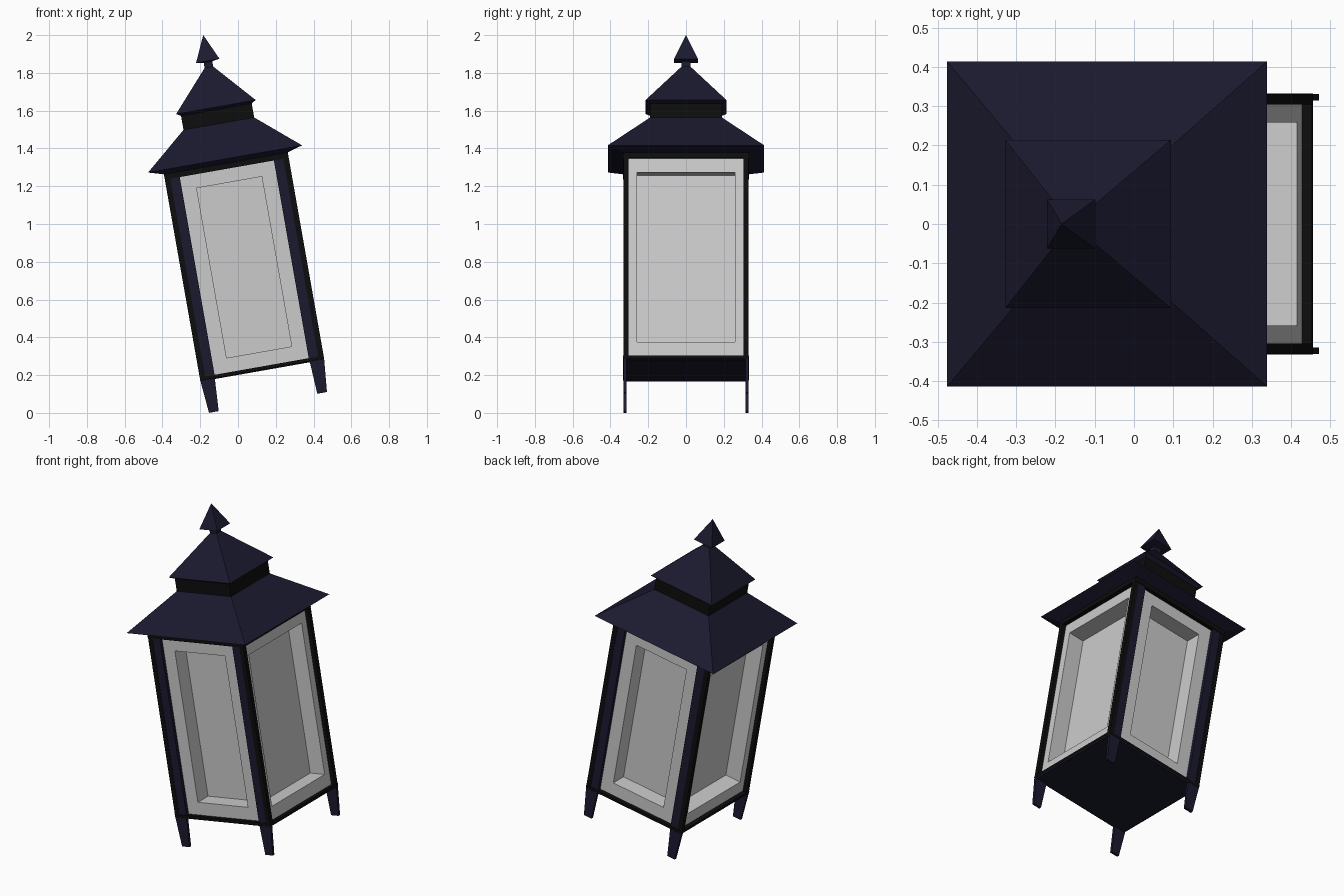
import bpy, bmesh, math
from mathutils import Matrix, Vector

if "Cube" in bpy.data.objects:
    bpy.data.objects.remove(bpy.data.objects["Cube"])

# The whole lantern leans 10 degrees towards -x
LEAN = Matrix.Rotation(math.radians(-10), 4, 'Y') @ Matrix.Translation((0.166, 0, 0))


def material(name, rgb):
    m = bpy.data.materials.new(name)
    m.diffuse_color = (*rgb, 1)
    m.use_nodes = True
    m.node_tree.nodes["Principled BSDF"].inputs["Base Color"].default_value = m.diffuse_color
    return m


NAVY = material("navy_paint", (0.011, 0.010, 0.028))
BLACK = material("black_paint", (0.004, 0.004, 0.004))


def finish(name, bm, mat=None):
    bmesh.ops.recalc_face_normals(bm, faces=bm.faces)
    me = bpy.data.meshes.new(name)
    bm.to_mesh(me)
    bm.free()
    if mat:
        me.materials.append(mat)
    ob = bpy.data.objects.new(name, me)
    bpy.context.collection.objects.link(ob)
    ob.matrix_world = LEAN
    return ob


def loft(name, rects, mat):
    """Solid through rectangles (x0, x1, y0, y1, z); zero size closes to a point."""
    bm = bmesh.new()
    rings = []
    for x0, x1, y0, y1, z in rects:
        if x0 == x1:
            rings.append([bm.verts.new((x0, y0, z))] * 4)
        else:
            rings.append([bm.verts.new((x, y, z)) for x, y in
                          ((x0, y0), (x1, y0), (x1, y1), (x0, y1))])
    for a, b in zip(rings, rings[1:]):
        for i in range(4):
            j = (i + 1) % 4
            vs = [a[i], a[j], b[j], b[i]]
            bm.faces.new(list(dict.fromkeys(vs)))
    for r in (rings[0], rings[-1]):
        if r[0] is not r[1]:
            bm.faces.new(r)
    return finish(name, bm, mat)


def tier(name, profile, mat):
    """Square stack about the lantern axis from (half width, height) points."""
    return loft(name, [(-h, h, -h, h, z) for h, z in profile], mat)


# Base, top rail, roofs and finial
tier("base_underside", [(0.325, 0.198), (0.333, 0.204)], NAVY)
tier("base_rail", [(0.333, 0.204), (0.333, 0.22)], BLACK)
tier("top_rail", [(0.333, 1.283), (0.333, 1.318)], BLACK)
tier("lower_roof", [(0.333, 1.312), (0.414, 1.336), (0.188, 1.527)], NAVY)
tier("roof_neck", [(0.19, 1.52), (0.19, 1.605)], BLACK)
tier("upper_roof", [(0.19, 1.601), (0.214, 1.615), (0.022, 1.83)], NAVY)
tier("finial_stem", [(0.023, 1.82), (0.023, 1.865)], NAVY)
tier("finial", [(0.023, 1.857), (0.063, 1.863), (0, 2.002)], NAVY)

# Glass body with a recessed window in each side
bm = bmesh.new()
bmesh.ops.create_cube(bm, size=1, matrix=Matrix.Translation((0, 0, 0.752))
                      @ Matrix.Diagonal((0.616, 0.616, 1.07, 1)))
bm.normal_update()
for f in [f for f in bm.faces if abs(f.normal.z) < 0.5]:
    n = f.normal.copy()
    bmesh.ops.inset_individual(bm, faces=[f], thickness=0.07)
    for v in f.verts:
        v.co.z = 0.297 if v.co.z < 0.75 else 1.21
        if abs(n.y) > 0.5:
            v.co.x = math.copysign(0.175, v.co.x)
    inner = bmesh.ops.extrude_discrete_faces(bm, faces=[f])["faces"][0]
    for v in inner.verts:
        v.co -= n * 0.1
finish("glass_body", bm)


# Corner posts, straps and tapered feet
def corner(name, sx, sy, sections, mat):
    rects = []
    for x0, x1, y0, y1, z in sections:
        xs, ys = sorted((sx * x0, sx * x1)), sorted((sy * y0, sy * y1))
        rects.append((*xs, *ys, z))
    loft(name, rects, mat)


for sx, side in ((-1, "left"), (1, "right")):
    for sy, end in ((-1, "front"), (1, "back")):
        tag = f"{end}_{side}"
        corner(f"{tag}_post", sx, sy, [(0.304, 0.333, 0.305, 0.331, z) for z in (0.21, 1.315)], BLACK)
        corner(f"{tag}_strap", sx, sy, [(0.253, 0.304, 0.3, 0.329, z) for z in (0.22, 1.29)], NAVY)
        corner(f"{tag}_foot", sx, sy, [(0.265, 0.317, 0.315, 0.331, 0.027),
                                       (0.255, 0.333, 0.315, 0.331, 0.205)], NAVY)
